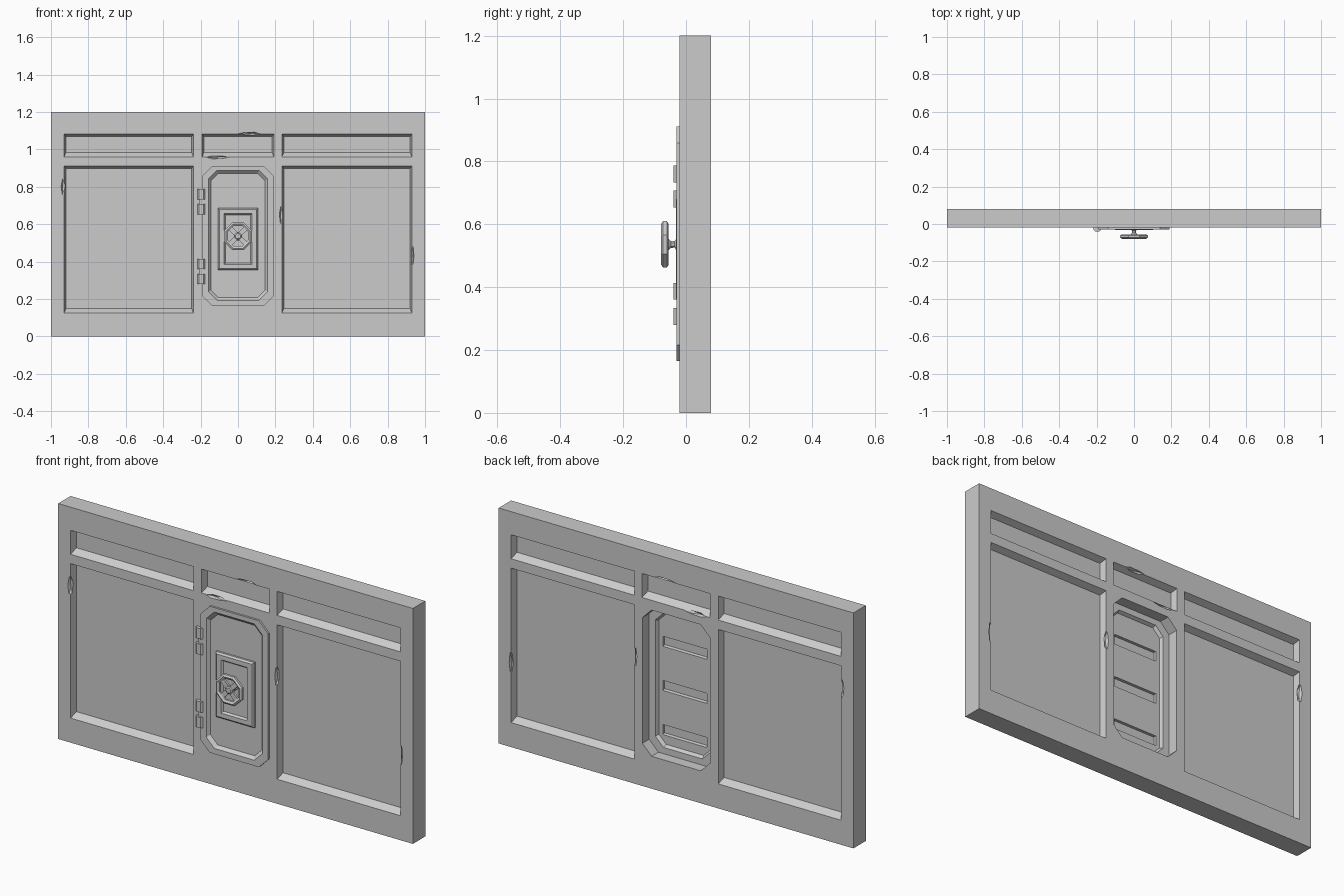
import bpy, bmesh, math
from mathutils import Matrix

if "Cube" in bpy.data.objects:
    bpy.data.objects.remove(bpy.data.objects["Cube"])


def finish(name, bm):
    bmesh.ops.recalc_face_normals(bm, faces=bm.faces)
    me = bpy.data.meshes.new(name)
    bm.to_mesh(me)
    bm.free()
    ob = bpy.data.objects.new(name, me)
    bpy.context.collection.objects.link(ob)
    return ob


def loft_into(bm, sections):
    """Bridge (y, [(x, z)...]) outlines and cap both ends."""
    loops = [[bm.verts.new((x, y, z)) for x, z in pts] for y, pts in sections]
    n = len(loops[0])
    for a, b in zip(loops, loops[1:]):
        for i in range(n):
            bm.faces.new((a[i], a[(i + 1) % n], b[(i + 1) % n], b[i]))
    bm.faces.new(loops[0])
    bm.faces.new(loops[-1])


def loft(name, *sections):
    bm = bmesh.new()
    loft_into(bm, sections)
    return finish(name, bm)


def rect(x0, x1, z0, z1):
    return [(x0, z0), (x1, z0), (x1, z1), (x0, z1)]


def octo(w, z0, z1, c):
    return [(-w + c, z0), (w - c, z0), (w, z0 + c), (w, z1 - c),
            (w - c, z1), (-w + c, z1), (-w, z1 - c), (-w, z0 + c)]


def ngon(r, n, cz):
    return [(r * math.cos(math.tau * (i + .5) / n), cz + r * math.sin(math.tau * (i + .5) / n))
            for i in range(n)]


def cut(ob, cutter):
    cutter.hide_render = True
    m = ob.modifiers.new("cut", 'BOOLEAN')
    m.object, m.operation, m.solver = cutter, 'DIFFERENCE', 'EXACT'
    bpy.context.view_layer.objects.active = ob
    bpy.ops.object.modifier_apply(modifier=m.name)
    bpy.data.objects.remove(cutter)


# Wall slab with sloped recesses on both faces
FRONT, BACK = -0.02, 0.08
wall = loft("wall", (FRONT, rect(-1, 1, 0, 1.2)), (BACK, rect(-1, 1, 0, 1.2)))
panels = [(-.93, -.238, .125, .912), (.235, .93, .125, .912),
          (-.93, -.238, .96, 1.082), (.235, .93, .96, 1.082), (-.192, .192, .96, 1.082)]
for x0, x1, z0, z1 in panels:
    outer = rect(x0, x1, z0, z1)
    inner = rect(x0 + .01, x1 - .01, z0 + .023, z1 - .014)
    for face, s in ((FRONT, 1), (BACK, -1)):
        cut(wall, loft("recess_cutter", (face - s * .01, outer), (face, outer),
                       (face + s * .033, inner)))

# Doorway through the wall
cut(wall, loft("doorway_cutter", (-.1, octo(.19, .165, .91, .052)), (.2, octo(.19, .165, .91, .052))))

# Chipped edges around the recesses (x, z, half width, half height)
chips = [(-.932, .80, .014, .055), (.232, .65, .011, .055), (.932, .43, .009, .06),
         (.06, 1.083, .06, .01), (-.11, .958, .06, .01)]
for x, z, w, h in chips:
    for y in (FRONT, BACK):
        bm = bmesh.new()
        bmesh.ops.create_icosphere(bm, subdivisions=1, radius=1)
        bm.transform(Matrix.Translation((x, y, z)) @ Matrix.Diagonal((w, .017, h, 1))
                     @ Matrix.Rotation(.5, 4, 'Y'))
        cut(wall, finish("chip_cutter", bm))

# Hatch door: raised rim, sunken front, stepped back with three pockets
door = loft("hatch_door", (-.03, octo(.1905, .1645, .9105, .052)), (.025, octo(.1905, .1645, .9105, .052)))
cut(door, loft("front_cutter", (-.05, octo(.158, .193, .888, .045)), (-.03, octo(.158, .193, .888, .045)),
               (-.014, octo(.145, .207, .872, .041))))
cut(door, loft("back_cutter", (.05, octo(.155, .197, .88, .045)), (.025, octo(.155, .197, .88, .045)),
               (.008, octo(.147, .207, .872, .041))))
for z in (.275, .5, .725):
    cut(door, loft("pocket_cutter", (-.007, rect(-.125, .125, z - .02, z + .028)),
                   (.03, rect(-.125, .125, z - .028, z + .028))))

# Lock plate with raised border
plate = loft("lock_plate", (-.012, rect(-.108, .108, .354, .687)), (-.024, rect(-.108, .108, .354, .687)),
             (-.032, rect(-.1, .1, .362, .679)))
cut(plate, loft("plate_cutter", (-.05, rect(-.074, .074, .384, .656)), (-.032, rect(-.074, .074, .384, .656)),
                (-.022, rect(-.066, .066, .392, .648))))

# Hinges: two knuckles each
for i, zc in enumerate((.347, .72)):
    bm = bmesh.new()
    for dz in (-.04, .04):
        z0, z1 = zc + dz - .027, zc + dz + .027
        loft_into(bm, [(-.015, rect(-.216, -.176, z0, z1)), (-.03, rect(-.216, -.176, z0, z1)),
                       (-.039, rect(-.208, -.184, z0, z1))])
    loft_into(bm, [(-.015, rect(-.205, -.187, zc - .02, zc + .02)),
                   (-.029, rect(-.205, -.187, zc - .02, zc + .02))])
    finish(f"hinge_{i + 1}", bm)

# Octagonal hand wheel: rim with six-sided section
CZ, CY = .536, -.067
bm = bmesh.new()
section = [(.080, -.006), (.080, .006), (.070, .012), (.058, .006), (.058, -.006), (.070, -.012)]
rings = [[bm.verts.new((x, CY + d, z)) for x, z in ngon(r, 8, CZ)] for r, d in section]
for a, b in zip(rings, rings[1:] + rings[:1]):
    for i in range(8):
        bm.faces.new((a[i], a[(i + 1) % 8], b[(i + 1) % 8], b[i]))
finish("wheel_rim", bm)

# Diagonal spokes
bm = bmesh.new()
for k in range(2):
    geo = bmesh.ops.create_cube(bm, size=1)
    bmesh.ops.transform(bm, verts=geo['verts'], matrix=Matrix.Translation((0, CY, CZ))
                        @ Matrix.Rotation(math.pi / 4 + k * math.pi / 2, 4, 'Y')
                        @ Matrix.Diagonal((.126, .012, .024, 1)))
finish("wheel_spokes", bm)

# Hub and flared stem
loft("wheel_stem", *[(y, ngon(r, 8, CZ)) for y, r in
                     ((-.077, .014), (-.072, .021), (-.06, .024), (-.048, .012), (-.036, .011),
                      (-.032, .018), (-.018, .018))])
